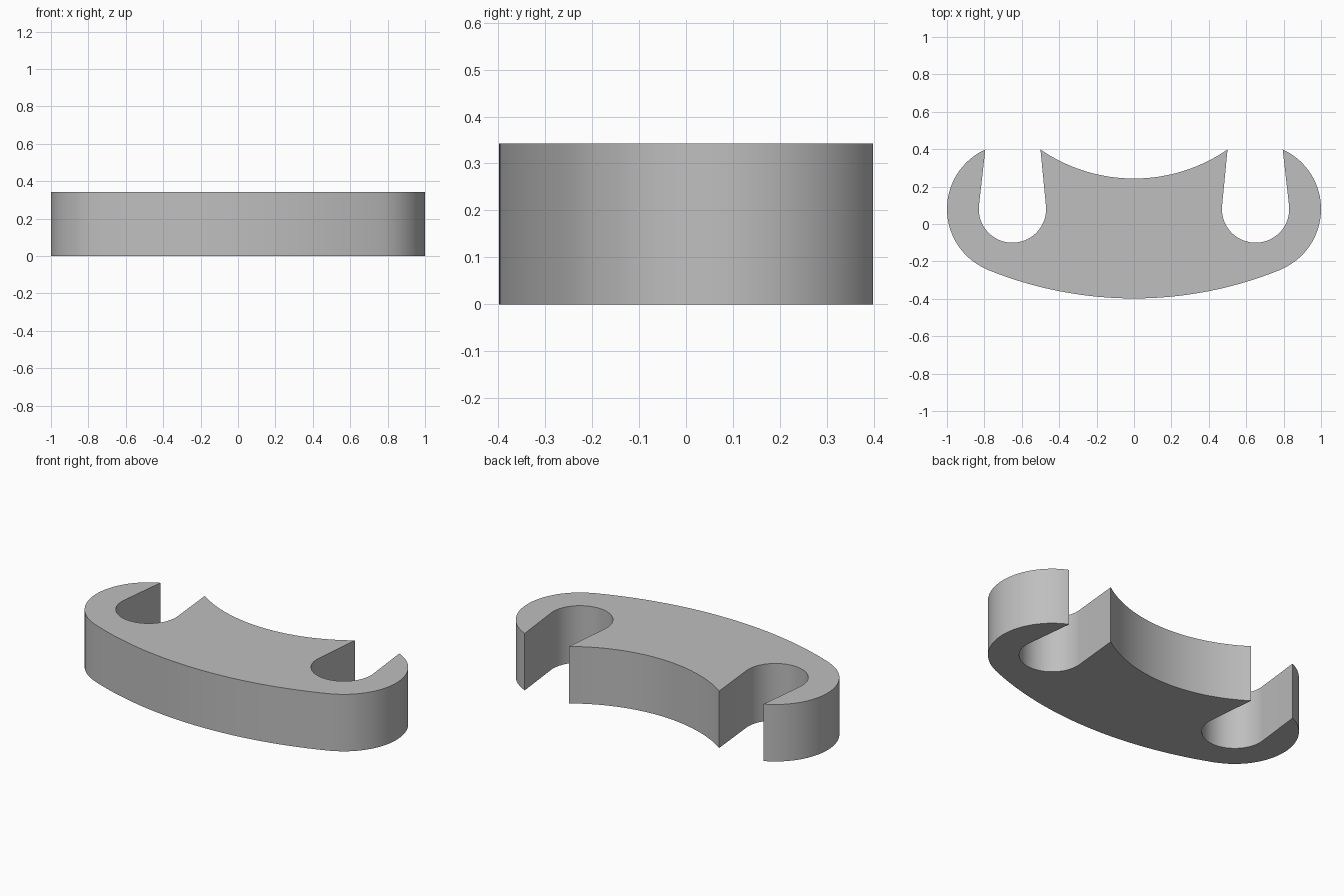
import bpy
import bmesh
from math import sin, cos, radians

cube = bpy.data.objects.get("Cube")
if cube:
    bpy.data.objects.remove(cube, do_unlink=True)

HEIGHT = 0.343
HOOK = (0.65, 0.08)      # shared centre of slot and rounded end


def arc(centre, radius, start, end, steps):
    """Points along an arc, angles in degrees."""
    angles = [radians(start + (end - start) * i / steps) for i in range(steps + 1)]
    return [(centre[0] + radius * cos(a), centre[1] + radius * sin(a)) for a in angles]


# Half outline, from the middle of the front edge to the middle of the back edge
half = arc((0, 1.679), 2.077, -90, -67.9, 14)           # shallow front curve
half += arc(HOOK, 0.35, -67.9, 65.6, 32)[1:]            # rounded end
half[-1] = (0.795, 0.398)                               # outer slot tip
half += arc(HOOK, 0.18, 5.5, -185.5, 36)                # slot
half += arc((0, 1.127), 0.884, -55.6, -90, 16)          # concave back curve
half[-17] = (0.5, 0.398)                                # inner slot tip

# Mirror the half and extrude it into a solid
outline = half + [(-x, y) for x, y in reversed(half[1:-1])]
bm = bmesh.new()
base = bm.faces.new([bm.verts.new((x, y, 0)) for x, y in outline])
top = bmesh.ops.extrude_face_region(bm, geom=[base], use_keep_orig=True)
bmesh.ops.translate(bm, vec=(0, 0, HEIGHT),
                    verts=[v for v in top["geom"] if isinstance(v, bmesh.types.BMVert)])
bmesh.ops.recalc_face_normals(bm, faces=bm.faces)
mesh = bpy.data.meshes.new("slotted_bracket")
bm.to_mesh(mesh)
bm.free()

bracket = bpy.data.objects.new("slotted_bracket", mesh)
bpy.context.collection.objects.link(bracket)

# Plain grey
GREY = (0.52, 0.52, 0.52, 1)
grey = bpy.data.materials.new("grey")
grey.use_nodes = True
grey.diffuse_color = GREY
grey.node_tree.nodes["Principled BSDF"].inputs["Base Color"].default_value = GREY
mesh.materials.append(grey)

# Smooth curved walls, sharp rims and tips
bpy.ops.object.select_all(action="DESELECT")
bracket.select_set(True)
bpy.context.view_layer.objects.active = bracket
bpy.ops.object.shade_smooth_by_angle(angle=radians(30))
